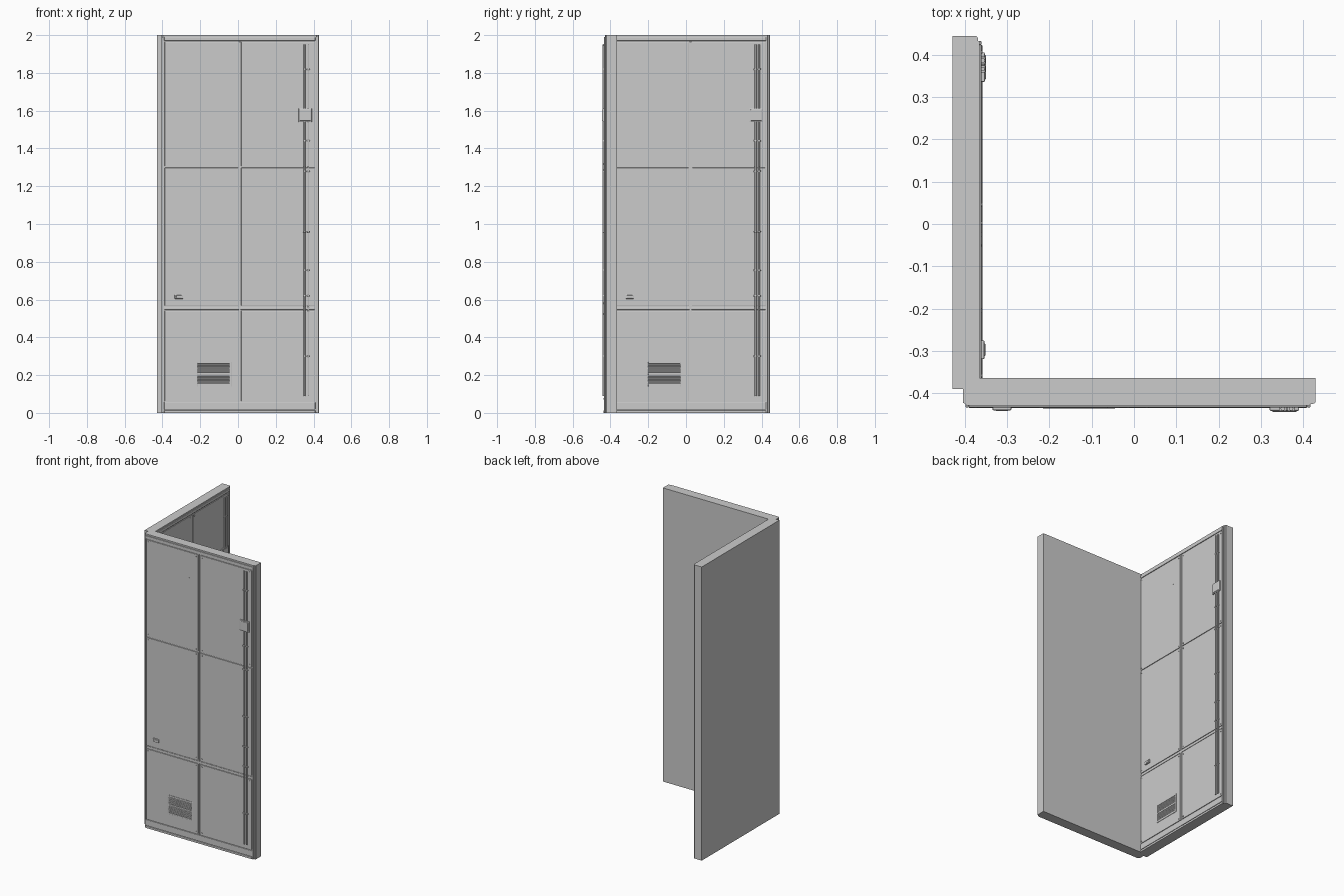
import bpy, bmesh, math
from mathutils import Matrix, Vector

if "Cube" in bpy.data.objects:
    bpy.data.objects.remove(bpy.data.objects["Cube"])

BACK, FACE = -0.365, -0.429       # rear skin and recessed front face of a wall
parts = []


def finish(name, bm, bevel=0.0, seg=2):
    bmesh.ops.recalc_face_normals(bm, faces=bm.faces)
    me = bpy.data.meshes.new(name)
    bm.to_mesh(me)
    bm.free()
    ob = bpy.data.objects.new(name, me)
    bpy.context.collection.objects.link(ob)
    if bevel:
        m = ob.modifiers.new("bevel", "BEVEL")
        m.width, m.segments, m.limit_method = bevel, seg, "ANGLE"
    parts.append(ob)
    return ob


def add_box(bm, x0, x1, y0, y1, z0, z1, tilt=0.0):
    c = Vector(((x0 + x1) / 2, (y0 + y1) / 2, (z0 + z1) / 2))
    mat = (Matrix.Translation(c) @ Matrix.Rotation(tilt, 4, "X")
           @ Matrix.Diagonal((x1 - x0, y1 - y0, z1 - z0, 1)))
    bmesh.ops.create_cube(bm, size=1, matrix=mat)


def boxes(name, items, bevel=0.0, seg=2):
    bm = bmesh.new()
    for it in items:
        add_box(bm, *it)
    return finish(name, bm, bevel, seg)


def rods(name, items, axis, n=12):
    """Cylinders given as (centre, radius, length) along y or z."""
    bm = bmesh.new()
    rot = Matrix.Rotation(math.pi / 2, 4, "X") if axis == "y" else Matrix.Identity(4)
    for c, r, length in items:
        bmesh.ops.create_cone(bm, cap_ends=True, segments=n, radius1=r, radius2=r,
                              depth=length, matrix=Matrix.Translation(c) @ rot)
    ob = finish(name, bm)
    for p in ob.data.polygons:
        p.use_smooth = len(p.vertices) == 4
    return ob


# wall body: plan profile with stepped front corners, pulled up to full height
profile = [(-0.405, BACK), (0.43, BACK), (0.43, -0.421), (0.427, -0.425),
           (0.418, -0.426), (0.416, FACE), (-0.397, FACE), (-0.399, -0.426),
           (-0.405, -0.423)]
bm = bmesh.new()
face = bm.faces.new([bm.verts.new((x, y, 0)) for x, y in profile])
ext = bmesh.ops.extrude_face_region(bm, geom=[face])
bmesh.ops.translate(bm, vec=(0, 0, 2),
                    verts=[v for v in ext["geom"] if isinstance(v, bmesh.types.BMVert)])
finish("wall_body", bm)

# perimeter frame, plinth and the bars between panels
f0 = -0.434
boxes("edge_frame", [(-0.399, -0.391, f0, FACE + .002, 0.0, 1.99),
                     (0.409, 0.418, f0, FACE + .002, 0.0, 1.99),
                     (-0.391, 0.409, f0, FACE + .002, 1.97, 1.99)], 0.002)
boxes("plinth", [(-0.391, 0.409, -0.434, FACE + .002, 0.018, 0.057),
                 (-0.391, 0.409, -0.436, FACE + .002, 0.0, 0.014)], 0.002)
boxes("divider_bars", [(0.004, 0.014, -0.432, FACE + .002, 0.06, 1.965),
                       (-0.389, 0.407, -0.432, FACE + .002, 0.546, 0.56)], 0.001)

# six facing panels
cols = [(-0.388, 0.001), (0.017, 0.406)]
rows = [(0.062, 0.54), (0.566, 1.298), (1.306, 1.964)]
boxes("facing_panels", [(a, b, -0.4335, FACE + .002, c, d)
                        for a, b in cols for c, d in rows], 0.002)

# fixing screws at the panel corners
screws = [((x, -0.434, z), 0.004, 0.004)
          for a, b in cols for c, d in rows
          for x in (a + .014, b - .014) for z in (c + .014, d - .014)]
rods("panel_screws", screws + [((-0.065, -0.434, 1.79), 0.003, 0.003)], "y", 8)

# narrow vertical slot trims on the left panels
boxes("slot_trims", [(-0.221, -0.219, -0.4342, -0.432, 0.6, 1.26),
                     (-0.221, -0.219, -0.4342, -0.432, 1.36, 1.92)])

# twin conduits with saddle clips and a junction box
rods("conduits", [((x, -0.437, 1.02), 0.005, 1.86) for x in (0.352, 0.372)], "z")
boxes("conduit_clips", [(x - .009, x + .009, -0.443, -0.431, z - .004, z + .004)
                        for x in (0.352, 0.372)
                        for z in (0.3, 0.62, 0.755, 0.96, 1.28, 1.44, 1.82)], 0.002)
boxes("junction_box", [(0.321, 0.391, -0.442, -0.431, 1.54, 1.612),
                       (0.327, 0.385, -0.445, -0.44, 1.546, 1.606)], 0.003)

# small socket near the middle panel's lower corner
boxes("socket", [(-0.335, -0.29, -0.441, -0.431, 0.604, 0.628)], 0.003)
boxes("socket_insert", [(-0.327, -0.298, -0.443, -0.439, 0.609, 0.623)], 0.001)

# louvred vent
v = (-0.436, -0.431)
boxes("vent_frame", [(-0.225, -0.215, *v, 0.14, 0.27), (-0.045, -0.035, *v, 0.14, 0.27),
                     (-0.215, -0.045, *v, 0.14, 0.15), (-0.215, -0.045, *v, 0.26, 0.27),
                     (-0.215, -0.045, *v, 0.201, 0.209)], 0.001)
boxes("vent_slats", [(-0.215, -0.045, -0.4365, -0.4325, z - .001, z + .001, 0.7)
                     for z0 in (0.157, 0.216) for z in (z0 + i * 0.0075 for i in range(6))])

# second wall: the same parts turned a quarter round to form the corner
turn = Matrix.Translation((-0.795, 0.015, 0)) @ Matrix.Rotation(math.pi / 2, 4, "Z")
for ob in list(parts):
    twin = ob.copy()
    twin.name = "side_" + ob.name
    twin.matrix_world = turn
    bpy.context.collection.objects.link(twin)
